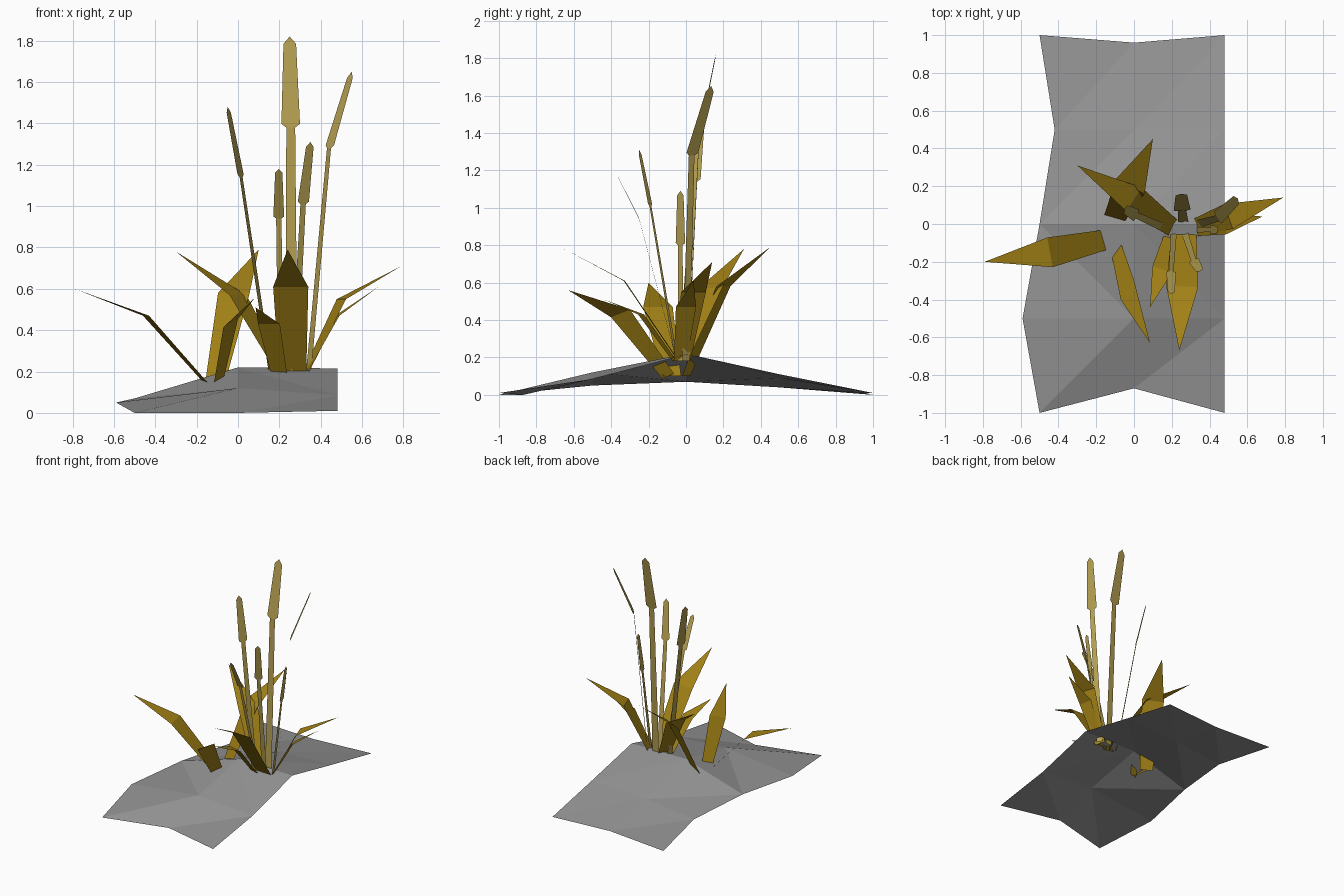
import bpy
from mathutils import Vector


def material(name, rgb):
    m = bpy.data.materials.new(name)
    m.diffuse_color = (*rgb, 1)
    return m


grey = material("ground grey", (0.30, 0.30, 0.30))
ochre = material("leaf ochre", (0.36, 0.22, 0.008))
straw = material("reed straw", (0.45, 0.34, 0.08))


def add_mesh(name, verts, faces, mat):
    me = bpy.data.meshes.new(name)
    me.from_pydata(verts, [], faces)
    me.materials.append(mat)
    ob = bpy.data.objects.new(name, me)
    bpy.context.collection.objects.link(ob)
    return ob


def ribbon(name, stations, side, mat):
    """Flat strip through (point, width) stations, closing on a pointed tip."""
    verts, faces = [], []
    for p, w in stations[:-1]:
        verts += [p - side * w / 2, p + side * w / 2]
    verts.append(stations[-1][0])
    n = len(stations) - 1
    for i in range(n - 1):
        a = 2 * i
        faces.append((a, a + 1, a + 3, a + 2))
    faces.append((2 * n - 2, 2 * n - 1, 2 * n))
    return add_mesh(name, verts, faces, mat)


def across(base, tip):
    """Horizontal direction across a blade that leans from base to tip."""
    d = tip - base
    return Vector((-d.y, d.x, 0)).normalized()


# Ground mound: 3 x 5 grid, one low-poly sheet
rows = [
    [(-0.50, -1.0, 0.00), (0, -0.87, 0.00), (0.48, -1.0, 0.01)],
    [(-0.59, -0.5, 0.05), (0, -0.50, 0.12), (0.48, -0.5, 0.085)],
    [(-0.50, 0.0, 0.07), (0, 0.00, 0.22), (0.48, 0.0, 0.215)],
    [(-0.42, 0.5, 0.04), (0, 0.50, 0.09), (0.48, 0.5, 0.11)],
    [(-0.50, 1.0, 0.00), (0, 0.96, 0.01), (0.48, 1.0, 0.01)],
]
faces = []
for r in range(4):
    for c in range(2):
        a = r * 3 + c
        b, d, e = a + 1, a + 3, a + 4
        if r == 1:
            faces += [(a, b, d), (b, e, d)]
        else:
            faces += [(a, b, e), (a, e, d)]
add_mesh("ground", [v for row in rows for v in row], faces, grey)

# Leaves: base, bend, tip, base width, bend width, optional side direction
leaves = [
    ((-0.115, -0.075, 0.10), (-0.445, -0.15, 0.47), (-0.79, -0.20, 0.60), 0.10, 0.16, None),
    ((-0.104, -0.095, 0.10), (-0.035, -0.35, 0.435), (0.085, -0.63, 0.56), 0.08, 0.13, (0.07, 0.10, 0.04)),
    ((-0.12, 0.00, 0.10), (-0.02, 0.20, 0.58), (0.10, 0.45, 0.79), 0.10, 0.17, None),
    ((0.22, -0.03, 0.18), (0.00, 0.13, 0.57), (-0.30, 0.31, 0.78), 0.09, 0.15, None),
    ((0.32, -0.02, 0.18), (0.50, 0.04, 0.55), (0.79, 0.14, 0.71), 0.09, 0.14, None),
    ((0.32, -0.03, 0.18), (0.48, 0.00, 0.47), (0.68, 0.04, 0.61), 0.07, 0.11, None),
    ((0.265, -0.04, 0.18), (0.255, -0.33, 0.61), (0.24, -0.67, 0.79), 0.13, 0.17, None),
    ((0.20, -0.06, 0.18), (0.15, -0.24, 0.43), (0.085, -0.44, 0.51), 0.08, 0.11, None),
]
for i, (b, m, t, wb, wm, side) in enumerate(leaves):
    b, m, t = Vector(b), Vector(m), Vector(t)
    s = Vector(side).normalized() if side else across(b, t)
    ribbon(f"leaf_{i + 1}", [(b, wb), (m, wm), (t, 0)], s, ochre)

# Reeds: base, neck under the seed head, tip, head width
reeds = [
    ((0.26, 0.01, 0.18), (0.255, 0.07, 1.38), (0.25, 0.16, 1.82), 0.09),
    ((0.34, 0.00, 0.18), (0.44, 0.03, 1.28), (0.55, 0.135, 1.65), 0.075),
    ((0.16, -0.02, 0.18), (0.015, 0.045, 1.14), (-0.05, 0.08, 1.48), 0.07),
    ((0.27, -0.05, 0.18), (0.315, -0.19, 1.01), (0.35, -0.25, 1.31), 0.058),
    ((0.21, -0.05, 0.18), (0.197, -0.25, 0.94), (0.197, -0.37, 1.18), 0.052),
    ((0.33, -0.03, 0.18), (0.405, -0.03, 0.80), (0.445, -0.03, 1.09), 0.05),
]
for i, (b, n, t, w) in enumerate(reeds):
    b, n, t = Vector(b), Vector(n), Vector(t)
    stations = [(b, w * 0.62), (n, w * 0.48), (n.lerp(t, 0.04), w),
                (n.lerp(t, 0.92), w * 0.68), (t, 0)]
    ribbon(f"reed_{i + 1}", stations, across(b, t), straw)
